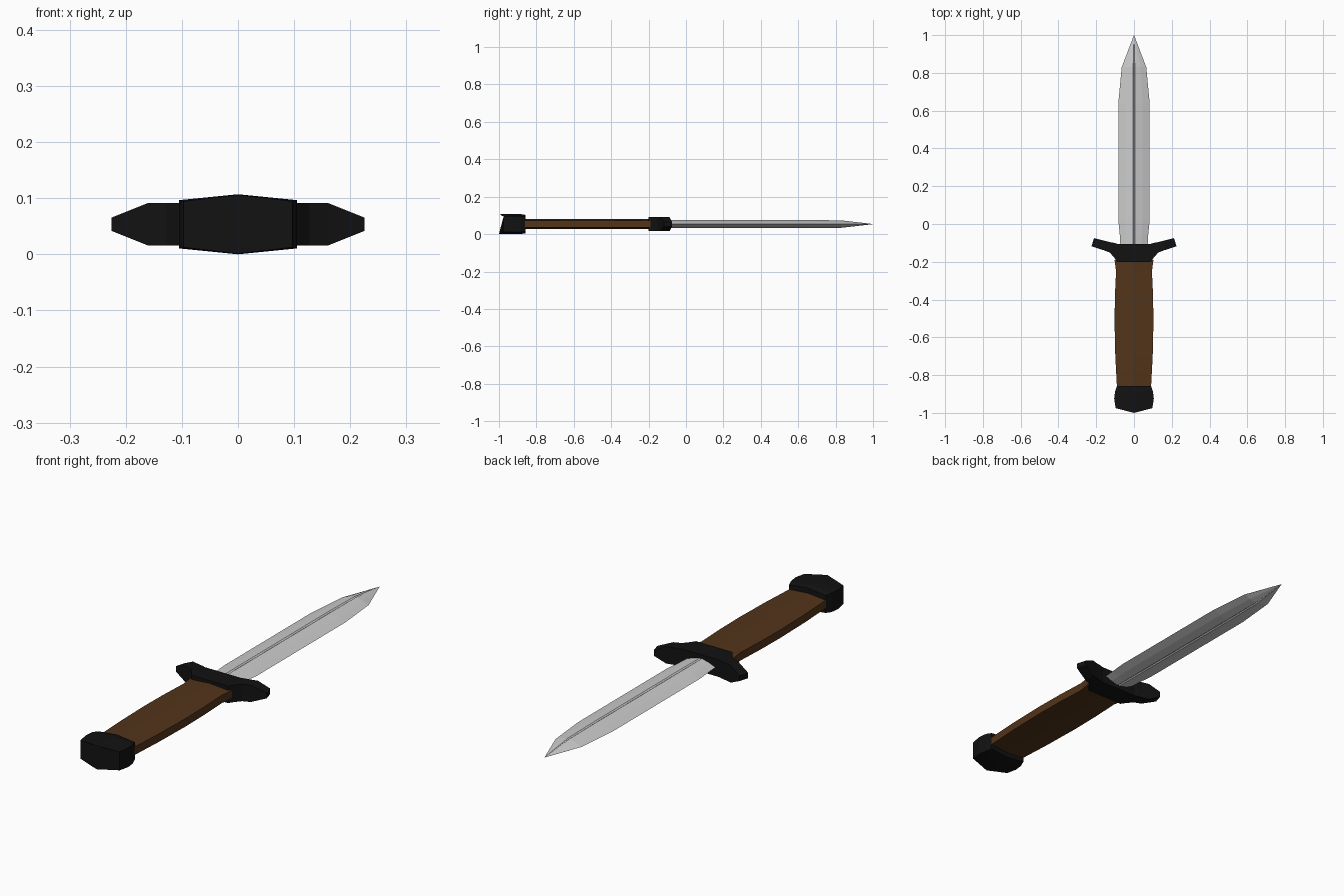
import bpy, bmesh

if "Cube" in bpy.data.objects:
    bpy.data.objects.remove(bpy.data.objects["Cube"])

ZC = 0.0535  # height of the dagger's centre plane


def material(name, rgb):
    m = bpy.data.materials.new(name)
    m.diffuse_color = (*rgb, 1)
    m.use_nodes = True
    m.node_tree.nodes["Principled BSDF"].inputs["Base Color"].default_value = m.diffuse_color
    return m


def loft(name, rings, mat=None):
    """Skin equal-length rings of points and cap both ends."""
    bm = bmesh.new()
    loops = [[bm.verts.new((x, y, z + ZC)) for x, y, z in r] for r in rings]
    for a, b in zip(loops, loops[1:]):
        n = len(a)
        for i in range(n):
            j = (i + 1) % n
            bm.faces.new((a[i], a[j], b[j], b[i]))
    bm.faces.new(loops[0])
    bm.faces.new(loops[-1])
    bmesh.ops.remove_doubles(bm, verts=bm.verts, dist=1e-5)
    bmesh.ops.recalc_face_normals(bm, faces=bm.faces)
    me = bpy.data.meshes.new(name)
    bm.to_mesh(me)
    bm.free()
    ob = bpy.data.objects.new(name, me)
    bpy.context.collection.objects.link(ob)
    if mat:
        me.materials.append(mat)
    return ob


def hexagon(y, w, e, h, bow=0):
    """Six-sided section: half width w, side height e, ridge height h."""
    return [(w, y, -e), (w, y, e), (0, y - bow, h),
            (-w, y, e), (-w, y, -e), (0, y - bow, -h)]


black = material("black_metal", (0.006, 0.006, 0.006))
brown = material("brown_grip", (0.085, 0.034, 0.01))

# Pommel with a peaked end
loft("pommel", [hexagon(-0.858, 0.09, 0.039, 0.049),
                hexagon(-0.885, 0.1, 0.043, 0.0535),
                hexagon(-0.925, 0.105, 0.043, 0.0535),
                hexagon(-0.975, 0.097, 0.041, 0.0525, 0.025)], black)

# Grip
grip = [(-0.87, 0.09), (-0.7, 0.099), (-0.52, 0.103), (-0.38, 0.101),
        (-0.25, 0.095), (-0.19, 0.103)]
loft("grip", [hexagon(y, w, 0.018, 0.026) for y, w in grip], brown)

# Crossguard: x, rear y, front y, half height
half = [(0.09, -0.2, -0.105, 0.038), (0.105, -0.178, -0.1, 0.038),
        (0.127, -0.152, -0.096, 0.038), (0.16, -0.139, -0.088, 0.038),
        (0.225, -0.118, -0.075, 0.012)]
stations = [(-x, a, b, h) for x, a, b, h in reversed(half)] + half
# the tip ends are slanted, so the front corner sits slightly inboard
guard = []
for x, a, b, h in stations:
    xf = x * (0.212 / 0.225) if abs(x) > 0.2 else x
    guard.append([(x, a, -h), (x, a, h), (xf, b, h), (xf, b, -h)])
loft("crossguard", guard, black)

# Double-edged blade with a narrow groove along the ridge
section = [(1, 0), (0.55, 0.013), (0.07, 0.022), (0, 0.018),
           (-0.07, 0.022), (-0.55, 0.013)]
section += [(-x, -z) for x, z in section]
blade = [(-0.12, 0.072, 1), (-0.06, 0.075, 1), (0.02, 0.083, 1),
         (0.64, 0.083, 1), (0.83, 0.065, 0.9), (1.0, 0, 0)]
rings = [[(x * w, y, z * t) for x, z in section] for y, w, t in blade[:-1]]
rings.append([(x * 0.0005, 1.0, z * 0.02) for x, z in section])
loft("blade", rings)
